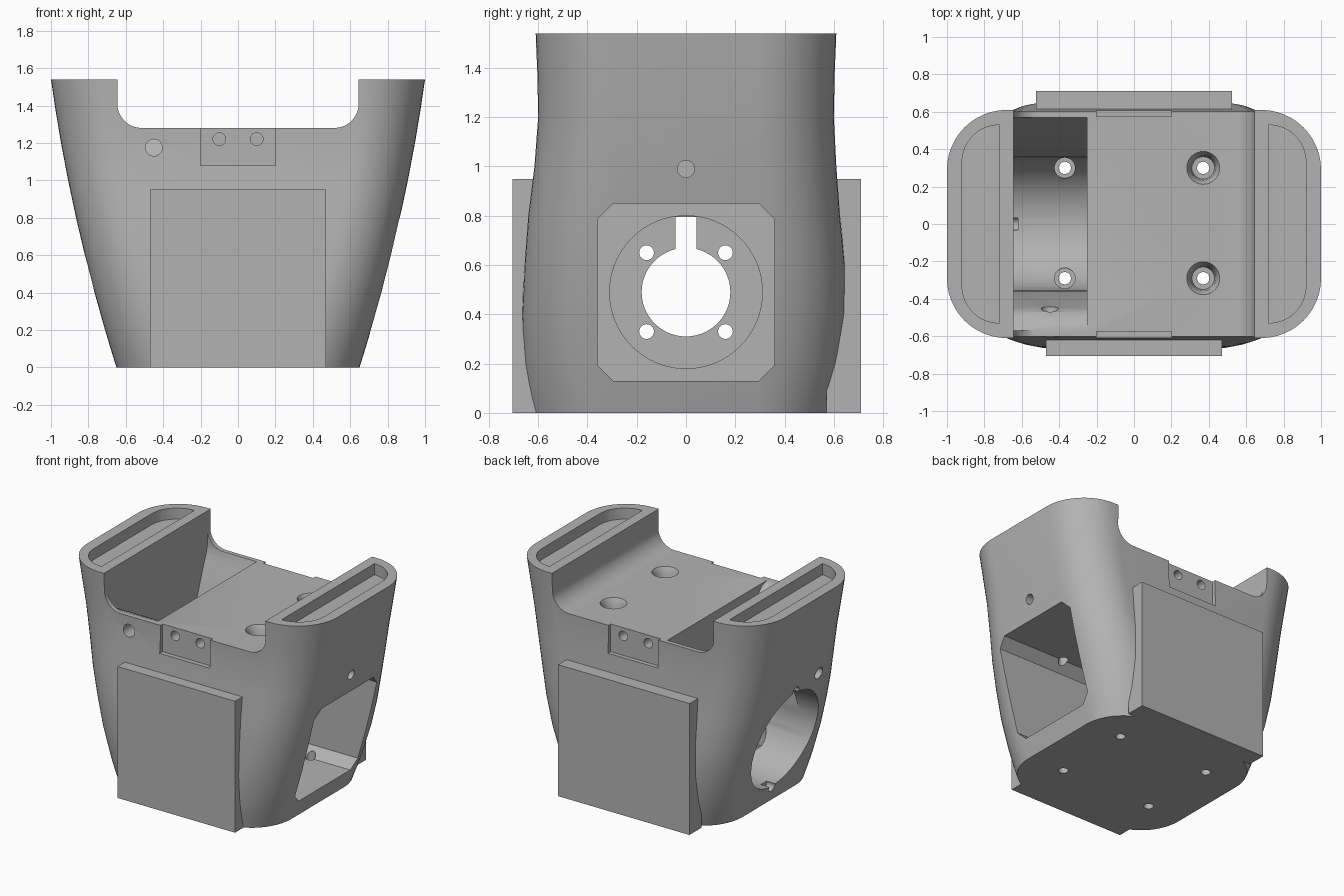
import bpy, bmesh, math
from mathutils import Vector

if "Cube" in bpy.data.objects:
    bpy.data.objects.remove(bpy.data.objects["Cube"])

grey = bpy.data.materials.new("plain grey")
grey.diffuse_color = (0.45, 0.45, 0.45, 1)
grey.use_nodes = True
grey.node_tree.nodes["Principled BSDF"].inputs["Base Color"].default_value = grey.diffuse_color


def make(name, bm):
    bmesh.ops.recalc_face_normals(bm, faces=bm.faces)
    me = bpy.data.meshes.new(name)
    bm.to_mesh(me)
    bm.free()
    me.materials.append(grey)
    ob = bpy.data.objects.new(name, me)
    bpy.context.collection.objects.link(ob)
    return ob


def loft(name, rings):
    bm = bmesh.new()
    loops = [[bm.verts.new(p) for p in r] for r in rings]
    n = len(loops[0])
    for a, b in zip(loops, loops[1:]):
        for i in range(n):
            bm.faces.new((a[i], a[(i + 1) % n], b[(i + 1) % n], b[i]))
    bm.faces.new(loops[0])
    bm.faces.new(loops[-1])
    return make(name, bm)


def place(u, v, w, axis):
    """2D profile point (u, v) at depth w along the axis."""
    return {'x': (w, u, v), 'y': (u, w, v), 'z': (u, v, w)}[axis]


def prism(name, pts, axis, lo, hi):
    return loft(name, [[place(u, v, w, axis) for u, v in pts] for w in (lo, hi)])


def arc(cx, cy, r, a0, a1, n):
    return [(cx + r * math.cos(math.radians(a0 + (a1 - a0) * i / n)),
             cy + r * math.sin(math.radians(a0 + (a1 - a0) * i / n))) for i in range(n + 1)]


def circle(cx, cy, r, n=32):
    return arc(cx, cy, r, 0, 360 - 360 / n, n - 1)


def rect(u0, v0, u1, v1):
    return [(u0, v0), (u1, v0), (u1, v1), (u0, v1)]


def cut(ob, cutter):
    m = ob.modifiers.new("cut", 'BOOLEAN')
    m.operation, m.solver, m.object = 'DIFFERENCE', 'EXACT', cutter
    bpy.context.view_layer.objects.active = ob
    bpy.ops.object.modifier_apply(modifier=m.name)
    bpy.data.objects.remove(cutter)


# Flared body: rounded-rectangle sections stacked in height
H = 1.54
Z = [0, .1, .2, .4, .6, .8, 1.0, 1.2, 1.37, H]
BACK = [.60, .62, .635, .65, .645, .625, .61, .60, .603, .61]
FRONT = [.64, .652, .66, .665, .655, .64, .615, .60, .603, .61]
rings = []
for z, yb, yf in zip(Z, BACK, FRONT):
    t = z / H
    hx, r = .65 + .487 * t - .137 * t * t, .32
    pts = (arc(hx - r, yb - r, r, 0, 90, 12) + arc(r - hx, yb - r, r, 90, 180, 12)
           + arc(r - hx, r - yf, r, 180, 270, 12) + arc(hx - r, r - yf, r, 270, 360, 12))
    rings.append([(x, y, z) for x, y in pts])
body = loft("body", rings)

# Saddle between the two raised sides
saddle = ([(-.645, 1.7)] + arc(-.515, 1.41, .13, 180, 270, 10)
          + arc(.515, 1.41, .13, 270, 360, 10) + [(.645, 1.7)])
cut(body, prism("saddle_cut", saddle, 'y', -1, 1))

# Sloped pocket on the left, opening into the round bore
hopper = [(-.355, .49), (-.36, .7), (-.45, 1.17), (-.47, 1.22), (-.51, 1.26), (-.57, 1.283),
          (-.57, 1.45), (.57, 1.45), (.57, 1.283), (.555, 1.23), (.53, 1.17), (.36, .7), (.355, .49)]
cut(body, prism("pocket_cut", hopper, 'x', -.645, -.25))
cut(body, prism("bore_cut", circle(0, .49, .36, 64), 'x', -1.2, -.25))

# Octagonal recess on the right with a round step and a keyed shaft hole
c = .065
octagon = [(-.36 + c, .13), (.36 - c, .13), (.36, .13 + c), (.36, .85 - c),
           (.36 - c, .85), (-.36 + c, .85), (-.36, .85 - c), (-.36, .13 + c)]
cut(body, prism("octagon_cut", octagon, 'x', -.05, 1.2))
cut(body, prism("step_cut", circle(0, .49, .31, 64), 'x', -.15, .1))
a = math.degrees(math.asin(.042 / .18))
keyhole = arc(0, .49, .18, 90 + a, 450 - a, 48) + [(.042, .795), (-.042, .795)]
cut(body, prism("shaft_cut", keyhole, 'x', -.4, 0))
for y in (-.16, .16):
    for z in (.33, .65):
        cut(body, prism("screw_cut", circle(y, z, .03, 20), 'x', -.4, 0))

# Small holes in the side and front walls
cut(body, prism("side_hole_cut", circle(0, .99, .035, 20), 'x', .7, 1.2))
cut(body, prism("cable_side_cut", circle(-.25, .90, .042, 20), 'x', -1.2, -.6))
cut(body, prism("cable_front_cut", circle(-.45, 1.175, .045, 24), 'y', -.8, -.4))
for z in (.12, .86):
    cut(body, prism("rim_hole_cut", circle(0, z, .035, 20), 'x', -1.2, -.62))

# Vertical bolt holes, dished on the deck and stepped in the bore
for y in (-.29, .3):
    for x in (-.37, .37):
        cut(body, prism("bolt_cut", circle(x, y, .033, 20), 'z', -.2, 1.5))
    dish = [(1.3, .1), (1.275, .085), (1.24, .068), (1.18, .06)]
    cut(body, loft("dish_cut", [[(u, v, z) for u, v in circle(.37, y, r)] for z, r in dish]))
    cut(body, prism("bolt_seat_cut", circle(-.37, y, .055, 24), 'z', .2, .6))

# Front and back latch recesses and D-shaped slots in the tops
for s in (-1, 1):
    cut(body, prism("latch_cut", rect(-.2, 1.08, .2, 1.4), 'y', *sorted((s * .575, s * .8))))
    for x in (-.1, .1):
        cut(body, prism("latch_hole_cut", circle(x, 1.22, .034, 20), 'y', *sorted((s * .45, s * .8))))
    slot = [(.72, -.53)] + arc(.72, -.33, .2, -80, 0, 8) + arc(.72, .33, .2, 0, 80, 8) + [(.72, .53)]
    cut(body, prism("slot_cut", [(s * x, y) for x, y in slot], 'z', H - .08, H + .1))

# Flat mounting pads on the front and back
front_pad = prism("front_pad", rect(-.47, 0, .47, .95), 'y', -.705, -.58)
back_pad = prism("back_pad", rect(-.525, 0, .525, .95), 'y', .57, .71)

bpy.ops.object.select_all(action='DESELECT')
body.select_set(True)
bpy.context.view_layer.objects.active = body
bpy.ops.object.shade_smooth_by_angle(angle=math.radians(28))
